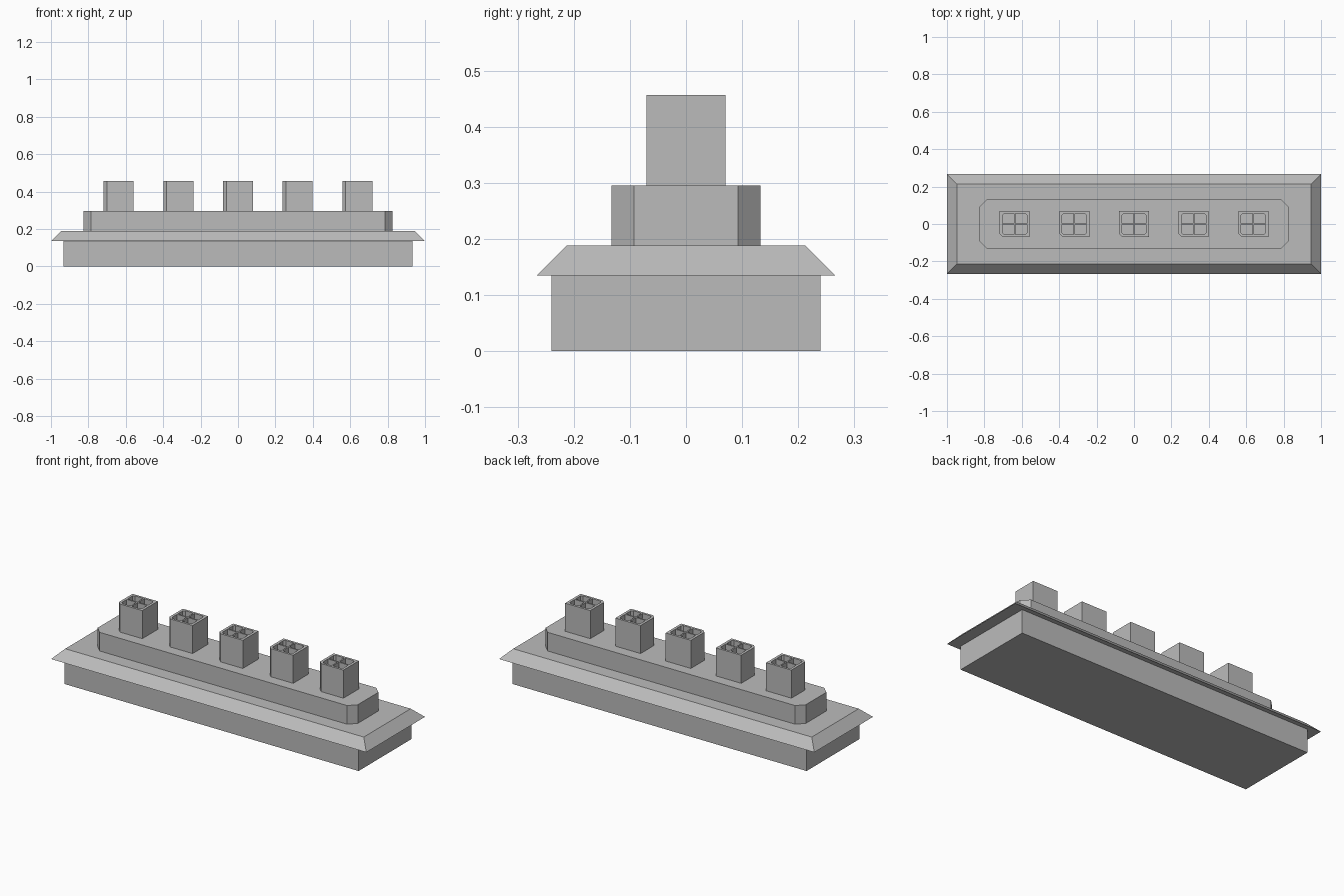
import bpy
import bmesh

if "Cube" in bpy.data.objects:
    bpy.data.objects.remove(bpy.data.objects["Cube"], do_unlink=True)

# Single stone colour
stone = bpy.data.materials.new("stone_grey")
stone.use_nodes = True
colour = (0.5, 0.5, 0.5, 1)
stone.diffuse_color = colour
stone.node_tree.nodes["Principled BSDF"].inputs["Base Color"].default_value = colour


def outline(x, y, cuts=(0, 0, 0, 0), cx=0, cy=0):
    """Rectangle with optional corner chamfers, counter-clockwise from (-x, -y)."""
    points = []
    corners = ((-1, -1), (1, -1), (1, 1), (-1, 1))
    for i, ((sx, sy), c) in enumerate(zip(corners, cuts)):
        px, py = cx + sx * x, cy + sy * y
        if c == 0:
            points.append((px, py))
            continue
        pair = [(px, py - sy * c), (px - sx * c, py)]
        points += pair if i % 2 == 0 else pair[::-1]
    return points


def add_prism(bm, bottom, top, z0, z1):
    """Closed solid between two matching outlines."""
    low = [bm.verts.new((x, y, z0)) for x, y in bottom]
    high = [bm.verts.new((x, y, z1)) for x, y in top]
    bm.faces.new(low[::-1])
    bm.faces.new(high)
    n = len(low)
    for i in range(n):
        j = (i + 1) % n
        bm.faces.new((low[i], low[j], high[j], high[i]))


def finish(bm, name):
    mesh = bpy.data.meshes.new(name)
    bm.to_mesh(mesh)
    bm.free()
    mesh.materials.append(stone)
    obj = bpy.data.objects.new(name, mesh)
    bpy.context.collection.objects.link(obj)
    return obj


def prism(name, bottom, top, z0, z1):
    bm = bmesh.new()
    add_prism(bm, bottom, top, z0, z1)
    return finish(bm, name)


# Base, sloping ledge and chamfered plinth
base = outline(0.933, 0.24)
prism("base", base, base, 0, 0.135)
prism("ledge", outline(1, 0.266), outline(0.947, 0.213), 0.135, 0.188)
plinth = outline(0.825, 0.133, [0.04] * 4)
prism("plinth", plinth, plinth, 0.188, 0.295)

# Chimney stack with one chamfered corner
stack = outline(0.08, 0.07, (0.018, 0, 0, 0))
first = prism("chimney_1", stack, stack, 0.295, 0.456)

# Four flue openings sunk into the top
bm = bmesh.new()
for i, (sx, sy) in enumerate(((-1, -1), (1, -1), (1, 1), (-1, 1))):
    cuts = [0.01 if k == i else 0 for k in range(4)]
    flue = outline(0.0305, 0.0265, cuts, sx * 0.0345, sy * 0.0305)
    add_prism(bm, flue, flue, 0.412, 0.5)
cutter = finish(bm, "flue_cutter")
cutter.hide_render = True

cut = first.modifiers.new("flues", "BOOLEAN")
cut.operation = "DIFFERENCE"
cut.solver = "EXACT"
cut.object = cutter
graph = bpy.context.evaluated_depsgraph_get()
mesh = bpy.data.meshes.new_from_object(first.evaluated_get(graph))
first.modifiers.clear()
first.data = mesh
bpy.data.objects.remove(cutter, do_unlink=True)

# Row of five chimneys
for i in range(5):
    obj = first if i == 0 else bpy.data.objects.new(f"chimney_{i + 1}", mesh)
    if i:
        bpy.context.collection.objects.link(obj)
    obj.location.x = (i - 2) * 0.319
